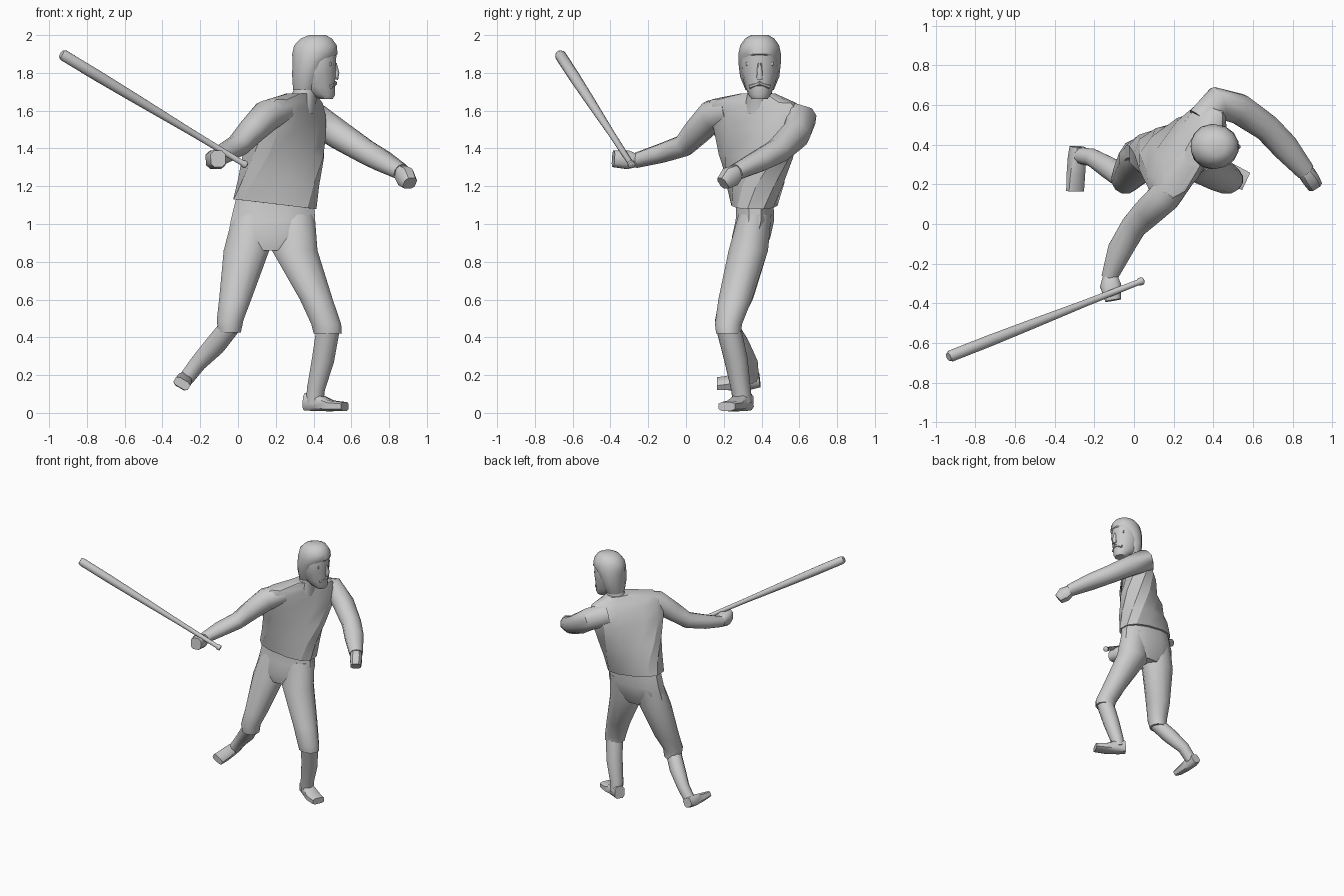
import bpy, bmesh, math
from mathutils import Vector


def skin(name, rings, angle=40):
    """Skin a list of equal-length vertex rings and cap both ends."""
    bm = bmesh.new()
    vr = [[bm.verts.new(p) for p in r] for r in rings]
    n = len(vr[0])
    for a, b in zip(vr, vr[1:]):
        for i in range(n):
            j = (i + 1) % n
            bm.faces.new((a[i], a[j], b[j], b[i]))
    bm.faces.new(vr[0][::-1])
    bm.faces.new(vr[-1])
    bmesh.ops.recalc_face_normals(bm, faces=bm.faces)
    for f in bm.faces:
        f.smooth = True
    me = bpy.data.meshes.new(name)
    bm.to_mesh(me)
    bm.free()
    me.set_sharp_from_angle(angle=math.radians(angle))
    ob = bpy.data.objects.new(name, me)
    bpy.context.collection.objects.link(ob)
    return ob


def ring(c, u, v, n, power):
    pts = []
    for i in range(n):
        a = 2 * math.pi * (i + 0.5) / n
        s, t = math.cos(a), math.sin(a)
        s = math.copysign(abs(s) ** (2 / power), s)
        t = math.copysign(abs(t) ** (2 / power), t)
        pts.append(c + u * s + v * t)
    return pts


def stack(name, secs, n=12, power=2.0, angle=40):
    """Level sections: x, y, z, half width, half depth, turn, slope along width."""
    rings = []
    for x, y, z, w, d, turn, slope in secs:
        a = math.radians(turn)
        u = Vector((math.cos(a), math.sin(a), slope)) * w
        v = Vector((-math.sin(a), math.cos(a), 0)) * d
        rings.append(ring(Vector((x, y, z)), u, v, n, power))
    return skin(name, rings, angle)


def tube(name, secs, hint=(0, 0, 1), n=10, power=2.0, angle=45):
    """Sections square to the path: x, y, z, side radius, radius towards hint."""
    pts = [Vector(s[:3]) for s in secs]
    rings = []
    for i, s in enumerate(secs):
        t = (pts[min(i + 1, len(pts) - 1)] - pts[max(i - 1, 0)]).normalized()
        h = Vector(hint)
        v = (h - t * h.dot(t)).normalized()
        rings.append(ring(pts[i], t.cross(v) * s[3], v * s[4], n, power))
    return skin(name, rings, angle)


# Shirt: hips face the front, shoulders twist towards +x
stack("shirt", [
    (0.195, 0.36, 1.105, 0.225, 0.125, 2, -0.12),
    (0.215, 0.365, 1.22, 0.215, 0.145, 15, -0.08),
    (0.24, 0.37, 1.36, 0.235, 0.15, 36, -0.05),
    (0.265, 0.37, 1.50, 0.275, 0.13, 54, -0.08),
    (0.285, 0.37, 1.60, 0.29, 0.105, 60, -0.1),
    (0.30, 0.36, 1.65, 0.25, 0.08, 60, -0.04),
    (0.33, 0.38, 1.69, 0.10, 0.06, 60, 0)], power=2.5, angle=30)

# Trousers
stack("trouser_seat", [
    (0.195, 0.365, 1.14, 0.21, 0.10, 0, 0),
    (0.185, 0.365, 1.02, 0.23, 0.105, 0, 0),
    (0.175, 0.345, 0.93, 0.235, 0.105, 0, 0),
    (0.172, 0.335, 0.86, 0.12, 0.085, 0, 0)], power=2.3)
stack("rear_trouser_leg", [
    (0.085, 0.365, 1.05, 0.115, 0.09, 0, 0),
    (0.045, 0.33, 0.86, 0.125, 0.108, 0, 0),
    (-0.015, 0.265, 0.60, 0.088, 0.092, 0, 0),
    (-0.042, 0.225, 0.49, 0.073, 0.074, 0, 0),
    (-0.045, 0.23, 0.425, 0.062, 0.066, 0, 0)])
stack("front_trouser_leg", [
    (0.30, 0.365, 1.05, 0.11, 0.09, 0, 0),
    (0.30, 0.33, 0.86, 0.125, 0.108, 0, 0),
    (0.415, 0.26, 0.60, 0.09, 0.092, 0, 0),
    (0.467, 0.225, 0.47, 0.082, 0.074, 0, 0),
    (0.475, 0.225, 0.42, 0.077, 0.068, 0, 0)])

# Socks and shoes
tube("rear_sock", [
    (-0.04, 0.22, 0.46, 0.056, 0.056), (-0.12, 0.28, 0.36, 0.058, 0.058),
    (-0.21, 0.335, 0.265, 0.046, 0.046), (-0.275, 0.345, 0.18, 0.042, 0.042)], hint=(0, 1, 0))
tube("front_sock", [
    (0.478, 0.225, 0.45, 0.065, 0.065), (0.45, 0.265, 0.28, 0.062, 0.062),
    (0.413, 0.29, 0.13, 0.05, 0.052), (0.405, 0.30, 0.05, 0.048, 0.05)], hint=(0, 1, 0))
tube("rear_shoe", [
    (-0.285, 0.39, 0.175, 0.036, 0.035), (-0.288, 0.34, 0.17, 0.04, 0.043),
    (-0.293, 0.25, 0.16, 0.045, 0.034), (-0.297, 0.165, 0.155, 0.046, 0.024)],
    hint=(0.5, 0, 0.85), n=8, power=3.5)
tube("front_shoe", [
    (0.362, 0.325, 0.06, 0.04, 0.048), (0.42, 0.29, 0.055, 0.045, 0.048),
    (0.49, 0.25, 0.037, 0.055, 0.03), (0.565, 0.215, 0.034, 0.05, 0.024)], n=8, power=3.5)

# Arms and fists
tube("bat_arm", [
    (0.23, 0.24, 1.60, 0.08, 0.075), (0.155, 0.14, 1.575, 0.085, 0.085),
    (0.07, 0.06, 1.49, 0.078, 0.072), (0.0, -0.01, 1.415, 0.068, 0.06),
    (-0.07, -0.13, 1.375, 0.066, 0.052), (-0.125, -0.27, 1.335, 0.042, 0.04)])
tube("bat_hand", [
    (-0.12, -0.26, 1.335, 0.038, 0.036), (-0.118, -0.31, 1.34, 0.056, 0.052),
    (-0.105, -0.385, 1.345, 0.042, 0.046)], n=8, power=3)
tube("free_arm", [
    (0.34, 0.52, 1.57, 0.08, 0.085), (0.42, 0.61, 1.55, 0.085, 0.085),
    (0.53, 0.58, 1.475, 0.08, 0.08), (0.67, 0.485, 1.385, 0.072, 0.068),
    (0.76, 0.39, 1.335, 0.072, 0.06), (0.865, 0.265, 1.275, 0.05, 0.045)])
tube("free_hand", [
    (0.86, 0.27, 1.275, 0.04, 0.04), (0.885, 0.235, 1.25, 0.046, 0.056),
    (0.91, 0.195, 1.215, 0.04, 0.036)], n=8, power=3)

# Bat with knob and rounded tip
tip, knob = Vector((-0.935, -0.67, 1.90)), Vector((0.045, -0.285, 1.31))
tube("bat", [(*knob.lerp(tip, t), r, r) for t, r in (
    (0, 0.015), (0.004, 0.02), (0.018, 0.02), (0.024, 0.015), (0.3, 0.018),
    (0.6, 0.026), (0.8, 0.03), (0.985, 0.03), (1, 0.022))], n=14)

# Head facing +x
tube("neck", [(0.33, 0.39, 1.60, 0.09, 0.08), (0.355, 0.39, 1.69, 0.068, 0.064),
              (0.38, 0.39, 1.78, 0.07, 0.07)], hint=(1, 0, 0))
stack("head", [
    (0.465, 0.39, 1.662, 0.038, 0.042, 0, 0), (0.448, 0.39, 1.685, 0.068, 0.06, 0, 0),
    (0.41, 0.39, 1.73, 0.105, 0.078, 0, 0), (0.405, 0.39, 1.80, 0.115, 0.098, 0, 0),
    (0.41, 0.39, 1.86, 0.112, 0.102, 0, 0), (0.42, 0.39, 1.93, 0.105, 0.09, 0, 0)], n=14)
stack("hair", [
    (0.355, 0.39, 1.71, 0.065, 0.075, 0, 0), (0.365, 0.39, 1.78, 0.08, 0.104, 0, 0),
    (0.385, 0.39, 1.86, 0.1, 0.113, 0, 0), (0.407, 0.39, 1.90, 0.123, 0.113, 0, 0),
    (0.41, 0.39, 1.945, 0.116, 0.103, 0, 0), (0.415, 0.39, 1.982, 0.085, 0.078, 0, 0),
    (0.42, 0.39, 2.0, 0.045, 0.045, 0, 0)], n=14)

# Face details
tube("nose", [(0.512, 0.39, 1.85, 0.012, 0.012), (0.52, 0.39, 1.80, 0.016, 0.018),
              (0.515, 0.39, 1.765, 0.018, 0.016)], hint=(1, 0, 0), n=8)
tube("brow", [(0.485, 0.32, 1.847, 0.01, 0.012), (0.507, 0.39, 1.853, 0.014, 0.014),
              (0.485, 0.46, 1.847, 0.01, 0.012)], n=8)
tube("moustache", [(0.485, 0.34, 1.725, 0.015, 0.012), (0.51, 0.39, 1.745, 0.014, 0.014),
                   (0.485, 0.44, 1.725, 0.015, 0.012)], n=8)
